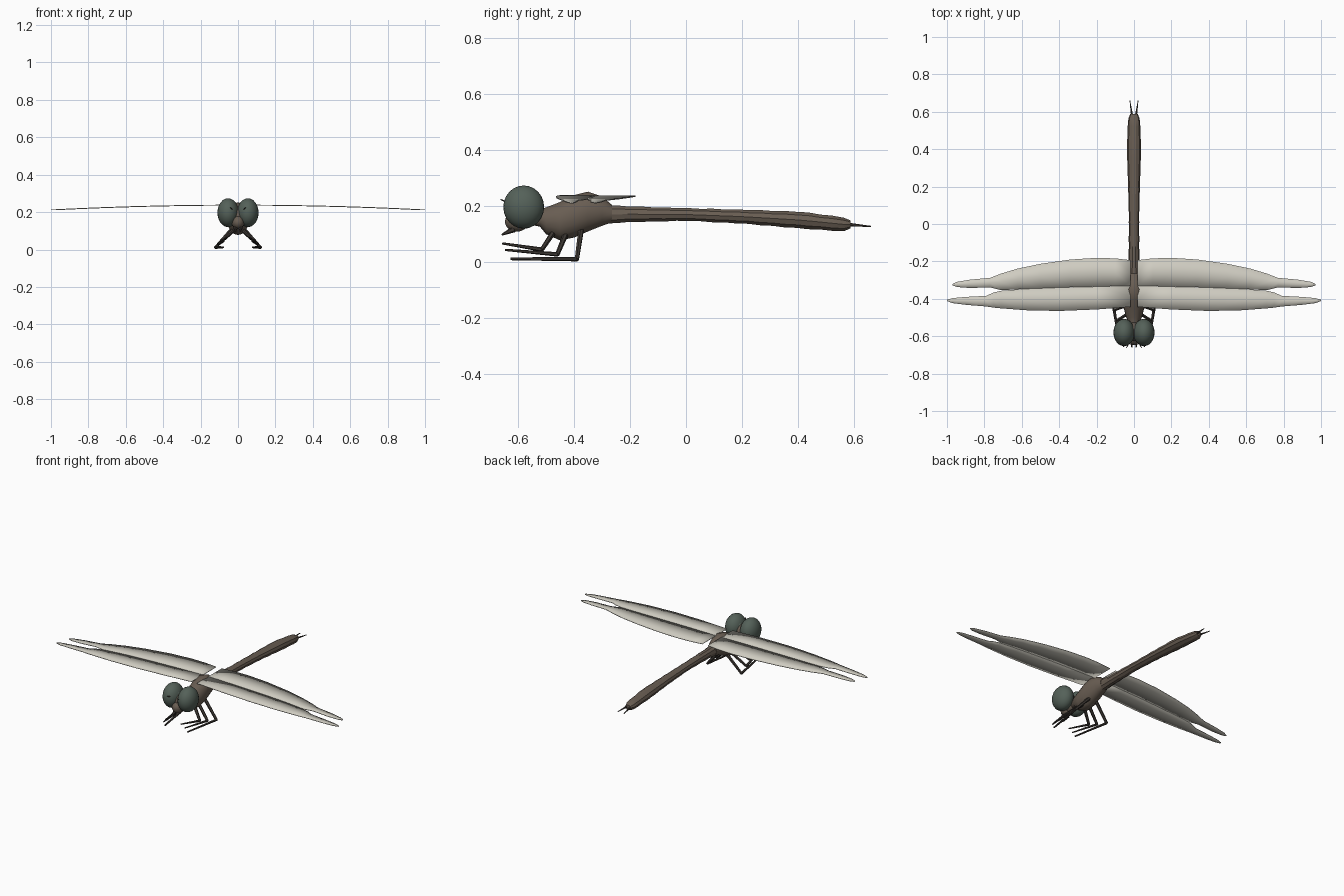
import bpy, bmesh, math
from mathutils import Vector, Matrix

if "Cube" in bpy.data.objects:
    bpy.data.objects.remove(bpy.data.objects["Cube"])


def material(name, color):
    m = bpy.data.materials.new(name)
    m.diffuse_color = color
    m.use_nodes = True
    m.node_tree.nodes["Principled BSDF"].inputs["Base Color"].default_value = m.diffuse_color
    return m


BODY = material("body_brown", (0.14, 0.11, 0.085, 1))
EYE = material("eye_green", (0.09, 0.12, 0.10, 1))
DARK = material("dark_brown", (0.05, 0.042, 0.036, 1))
WING = material("wing_film", (0.62, 0.60, 0.53, 0.7))


def finish(name, bm, mat, mirror=False, smooth=None):
    bmesh.ops.recalc_face_normals(bm, faces=bm.faces)
    me = bpy.data.meshes.new(name)
    bm.to_mesh(me)
    bm.free()
    me.materials.append(mat)
    ob = bpy.data.objects.new(name, me)
    bpy.context.collection.objects.link(ob)
    if smooth:
        bpy.ops.object.select_all(action='DESELECT')
        ob.select_set(True)
        bpy.context.view_layer.objects.active = ob
        bpy.ops.object.shade_smooth_by_angle(angle=math.radians(smooth))
    if mirror:
        ob.modifiers.new("mirror", 'MIRROR')
    return ob


def loft(name, sections, sides, mat, smooth=40):
    """Skin elliptical rings (y, z_bottom, z_top, half_width) along y."""
    bm = bmesh.new()
    rings = []
    for y, lo, hi, rx in sections:
        zc, rz = (lo + hi) / 2, (hi - lo) / 2
        ring = []
        for i in range(sides):
            a = 2 * math.pi * i / sides
            ring.append(bm.verts.new((rx * math.cos(a), y, zc + rz * math.sin(a))))
        rings.append(ring)
    for a, b in zip(rings, rings[1:]):
        for i in range(sides):
            j = (i + 1) % sides
            bm.faces.new((a[i], a[j], b[j], b[i]))
    bm.faces.new(rings[0])
    bm.faces.new(rings[-1])
    return finish(name, bm, mat, smooth=smooth)


def ellipsoid(name, center, radii, mat, mirror=False, seg=24):
    bm = bmesh.new()
    bmesh.ops.create_uvsphere(bm, u_segments=seg, v_segments=seg // 2, radius=1,
                              matrix=Matrix.Translation(center) @ Matrix.Diagonal((*radii, 1)))
    return finish(name, bm, mat, mirror, 60)


def limb(name, points, radii, mat, sides=6):
    """Mirrored chain of tapered tubes through the points."""
    bm = bmesh.new()
    pts = [Vector(p) for p in points]
    for a, b, ra, rb in zip(pts, pts[1:], radii, radii[1:]):
        d = b - a
        m = Matrix.Translation((a + b) / 2) @ d.to_track_quat('Z', 'Y').to_matrix().to_4x4()
        bmesh.ops.create_cone(bm, cap_ends=True, segments=sides, radius1=ra,
                              radius2=rb, depth=d.length + min(ra, rb) * 0.6, matrix=m)
    return finish(name, bm, mat, mirror=True)


def wing(name, stations, z0):
    """Thin drooping film from (x, lead_y, trail_y) stations."""
    bm = bmesh.new()
    rows = []
    for x, lead, trail in stations:
        z = z0 - 0.026 * x * x
        rows.append([bm.verts.new((x, lead + (trail - lead) * t, z)) for t in (0, 0.5, 1)])
    for a, b in zip(rows, rows[1:]):
        for i in range(2):
            bm.faces.new((a[i], b[i], b[i + 1], a[i + 1]))
    ob = finish(name, bm, WING, smooth=40)
    s = ob.modifiers.new("thickness", 'SOLIDIFY')
    s.thickness, s.offset = 0.004, 0
    ob.modifiers.new("mirror", 'MIRROR')


# Head: eyes, skull, face, mandibles, antennae
ellipsoid("eyes", (0.053, -0.58, 0.197), (0.057, 0.073, 0.077), EYE, True)
ellipsoid("skull", (0, -0.575, 0.175), (0.045, 0.05, 0.055), BODY)
ellipsoid("face", (0, -0.605, 0.145), (0.034, 0.042, 0.036), BODY)
limb("mandibles", [(0.014, -0.615, 0.118), (0.012, -0.658, 0.098)], [0.012, 0.003], DARK)
limb("antennae", [(0.018, -0.62, 0.205), (0.04, -0.662, 0.224)], [0.004, 0.002], DARK)

# Neck and thorax
loft("thorax", [(-0.56, 0.135, 0.185, 0.022), (-0.522, 0.127, 0.188, 0.03),
                (-0.5, 0.1, 0.196, 0.042), (-0.45, 0.078, 0.215, 0.055),
                (-0.4, 0.088, 0.24, 0.058), (-0.35, 0.11, 0.252, 0.055),
                (-0.3, 0.13, 0.235, 0.044), (-0.265, 0.142, 0.205, 0.033)],
     16, BODY)

# Abdomen: lightly pinched segments interpolated along a profile
keys = [(-0.29, 0.137, 0.205, 0.03), (-0.2, 0.143, 0.2, 0.028), (0, 0.148, 0.193, 0.026),
        (0.2, 0.138, 0.188, 0.03), (0.41, 0.12, 0.181, 0.037), (0.565, 0.11, 0.16, 0.03)]


def profile(y):
    for a, b in zip(keys, keys[1:]):
        if y <= b[0] + 1e-6:
            t = (y - a[0]) / (b[0] - a[0])
            return [p + (q - p) * t for p, q in zip(a, b)]


sections = []
COUNT = 10
for i in range(2 * COUNT + 1):
    y, lo, hi, rx = profile(-0.29 + 0.855 * i / (2 * COUNT))
    k = 0.002 if i % 2 else 0
    sections.append((y, lo - k, hi + k, rx + k))
sections.append((0.588, 0.12, 0.15, 0.02))
loft("abdomen", sections, 10, BODY, 30)
limb("tail_claspers", [(0.01, 0.575, 0.135), (0.022, 0.66, 0.128)], [0.007, 0.002], DARK)

# Wings
wing("forewings", [(0.02, -0.443, -0.33), (0.2, -0.457, -0.335), (0.4, -0.465, -0.34),
                   (0.58, -0.461, -0.347), (0.71, -0.451, -0.357), (0.75, -0.447, -0.366),
                   (0.79, -0.441, -0.384), (0.9, -0.432, -0.39), (0.97, -0.423, -0.396),
                   (1.0, -0.412, -0.405)], 0.238)
wing("hindwings", [(0.02, -0.33, -0.193), (0.1, -0.332, -0.184), (0.2, -0.335, -0.181),
                   (0.34, -0.338, -0.19), (0.5, -0.344, -0.213), (0.62, -0.349, -0.238),
                   (0.71, -0.354, -0.265), (0.77, -0.339, -0.288), (0.88, -0.342, -0.298),
                   (0.945, -0.337, -0.309), (0.97, -0.328, -0.32)], 0.237)

# Legs: hip, knee, ankle, foot
limb("front_legs", [(0.025, -0.475, 0.105), (0.09, -0.515, 0.045), (0.055, -0.655, 0.067)],
     [0.01, 0.008, 0.004], DARK)
limb("middle_legs", [(0.025, -0.43, 0.1), (0.105, -0.46, 0.028), (0.075, -0.645, 0.044)],
     [0.01, 0.008, 0.004], DARK)
limb("rear_legs", [(0.025, -0.375, 0.115), (0.045, -0.378, 0.095), (0.12, -0.39, 0.011),
                   (0.08, -0.625, 0.012)], [0.01, 0.01, 0.008, 0.005], DARK)
